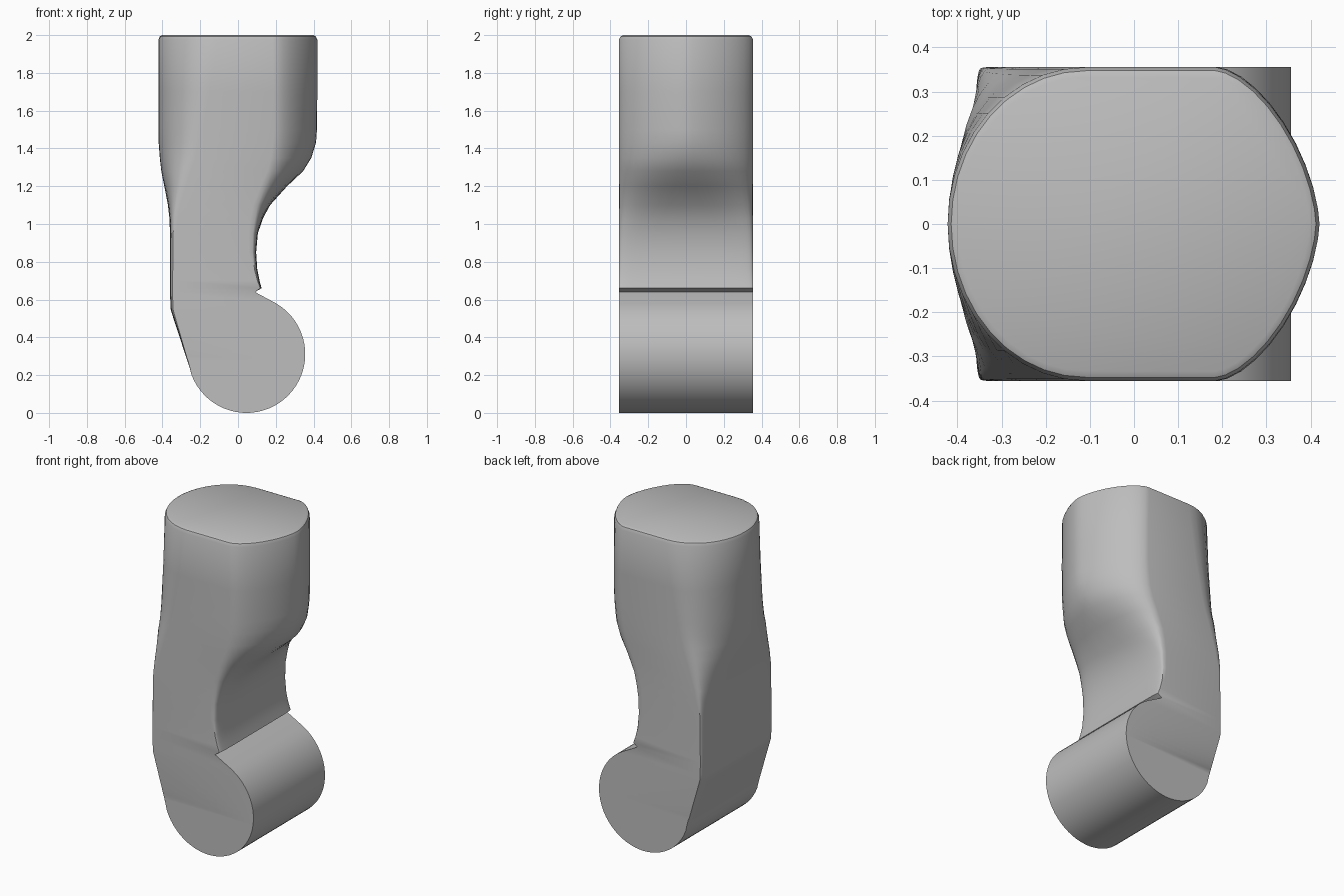
import bpy, bmesh
from math import sin, cos, pi, sqrt, radians

cube = bpy.data.objects.get("Cube")
if cube:
    bpy.data.objects.remove(cube, do_unlink=True)

HALF = 0.355                  # half depth of the limb
CX, CZ, R = 0.045, 0.311, 0.311   # round joint at the bottom
STEPS = 20                    # segments across each rounded side

grey = bpy.data.materials.new("plain_grey")
grey.use_nodes = True
colour = (0.51, 0.51, 0.51, 1)
grey.diffuse_color = colour
grey.node_tree.nodes["Principled BSDF"].inputs["Base Color"].default_value = colour


def arc(flat, end, power, half):
    """Rounded side from y = -half to y = half, bulging from flat to end."""
    pts = []
    for i in range(STEPS + 1):
        a = -pi / 2 + pi * i / STEPS
        c, s = max(cos(a), 0), sin(a)
        x = flat + (end - flat) * c ** (2 / power)
        y = half * abs(s) ** (2 / power) * (1 if s > 0 else -1)
        pts.append((x, y))
    return pts


def ring(bm, z, right, right_flat, rp, left, left_flat, lp, inset=0):
    half = HALF - inset
    pts = arc(right_flat, right - inset, rp, half)
    pts += reversed(arc(left_flat, left + inset, lp, half))
    return [bm.verts.new((x, y, z)) for x, y in pts]


# upper limb: height, right end, right flat, power, left end, left flat, power
rows = [
    (1.975, .42, .185, 1.6, -.422, -.11, 2),
    (1.70, .42, .19, 1.6, -.422, -.15, 2),
    (1.50, .418, .19, 1.6, -.421, -.19, 2),
    (1.43, .413, .185, 1.6, -.42, -.205, 2),
    (1.35, .388, .175, 1.7, -.414, -.225, 2.1),
    (1.28, .345, .155, 1.8, -.406, -.25, 2.3),
    (1.20, .26, .12, 2.1, -.39, -.275, 2.6),
    (1.10, .17, .08, 2.8, -.371, -.305, 3.5),
    (1.03, .132, .065, 3.8, -.363, -.32, 4.5),
    (.95, .105, .056, 5, -.36, -.328, 5),
    (.85, .096, .056, 6, -.36, -.33, 5),
    (.76, .102, .07, 6, -.36, -.332, 5),
    (.70, .114, .09, 6, -.36, -.334, 5),
    (.66, .125, .11, 6, -.36, -.335, 5),
    (.64, .09, .09, 6, -.36, -.335, 5),
]

bm = bmesh.new()
top = rows[0][1:]
rings = [ring(bm, 2.0, *top, inset=.022),
         ring(bm, 1.993, *top, inset=.008)]
rings += [ring(bm, *r) for r in rows]

# round joint, with a straight slope down its left side
for deg in [60] + list(range(52, -88, -6)) + [-87]:
    z = CZ + R * sin(radians(deg))
    half_width = sqrt(R * R - (z - CZ) ** 2)
    right = CX + half_width
    if z > .22:
        t = min((z - .22) / .33, 1)
        left, rounding = -.25 - .108 * t, .025 * t
    else:
        left, rounding = CX - half_width, 0
    rings.append(ring(bm, z, right, right, 6, left, left + rounding, 5))

# skin between the rings
for a, b in zip(rings, rings[1:]):
    n = len(a)
    for i in range(n):
        j = (i + 1) % n
        bm.faces.new((a[i], a[j], b[j], b[i]))
bm.faces.new(rings[0])
bm.faces.new(rings[-1])
lowest = min(v.co.z for v in bm.verts)
for v in rings[-1]:
    v.co.z -= lowest
bmesh.ops.recalc_face_normals(bm, faces=bm.faces)

mesh = bpy.data.meshes.new("bent_limb")
bm.to_mesh(mesh)
bm.free()
mesh.materials.append(grey)
limb = bpy.data.objects.new("bent_limb", mesh)
bpy.context.collection.objects.link(limb)
bpy.context.view_layer.objects.active = limb
limb.select_set(True)
bpy.ops.object.shade_smooth_by_angle(angle=radians(35))
